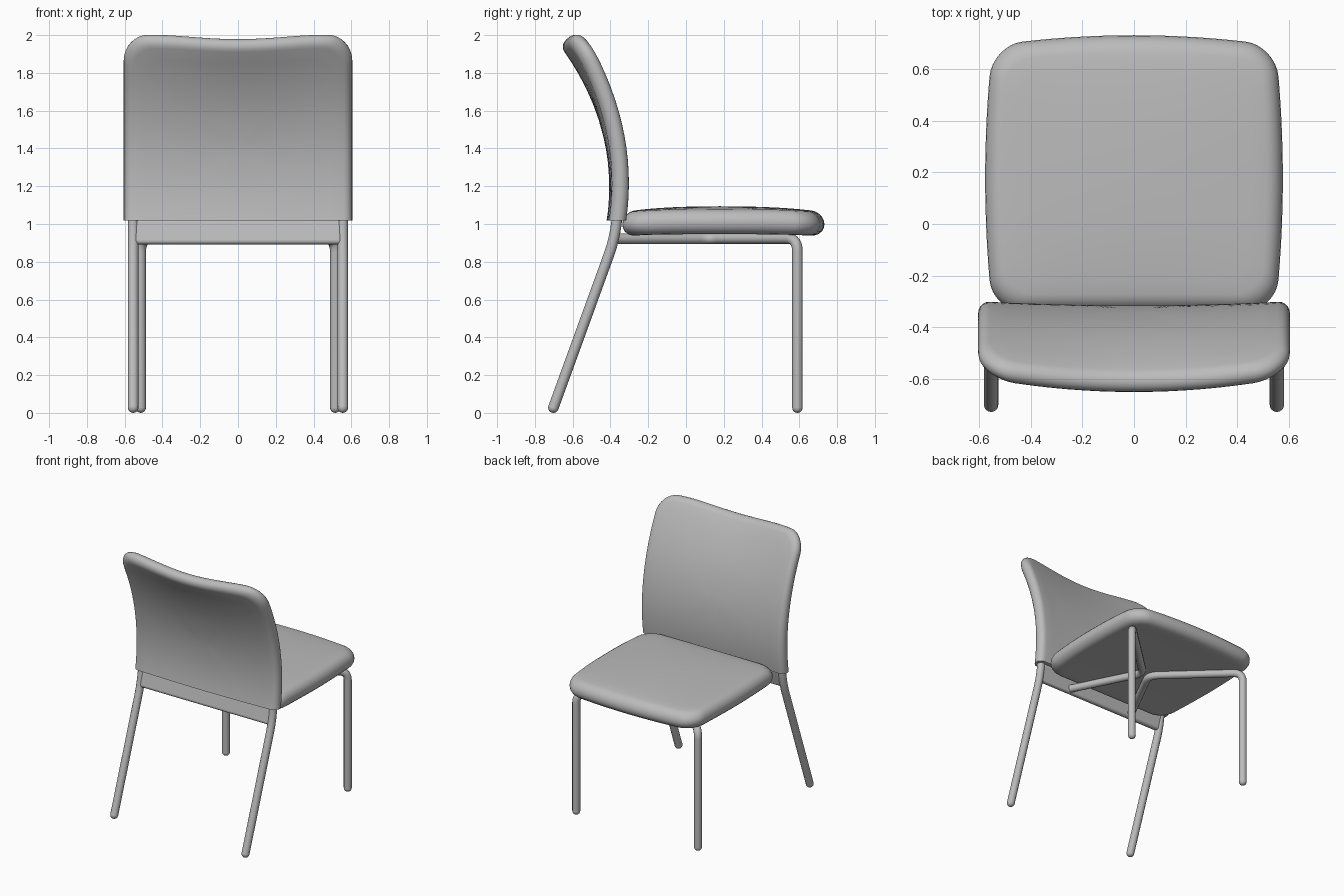
import bpy, bmesh, math
from mathutils import Vector

if "Cube" in bpy.data.objects:
    bpy.data.objects.remove(bpy.data.objects["Cube"], do_unlink=True)

grey = bpy.data.materials.new("plain grey")
grey.use_nodes = True
grey.diffuse_color = (0.5, 0.5, 0.5, 1)
grey.node_tree.nodes["Principled BSDF"].inputs["Base Color"].default_value = (0.5, 0.5, 0.5, 1)

TUBE = 0.028


def finish(obj, angle=50):
    """Give the part its material and smooth shading."""
    obj.data.materials.clear()
    obj.data.materials.append(grey)
    bpy.ops.object.select_all(action="DESELECT")
    obj.select_set(True)
    bpy.context.view_layer.objects.active = obj
    bpy.ops.object.shade_smooth_by_angle(angle=math.radians(angle))


def from_bmesh(name, bm):
    bmesh.ops.recalc_face_normals(bm, faces=bm.faces)
    mesh = bpy.data.meshes.new(name)
    bm.to_mesh(mesh)
    bm.free()
    obj = bpy.data.objects.new(name, mesh)
    bpy.context.collection.objects.link(obj)
    return obj


def rounded_rect(hw, hh, r, arc=8, side=14):
    """Outline points of a rectangle with round corners and divided sides."""
    corners = []
    for i, (sx, sy) in enumerate([(1, 1), (-1, 1), (-1, -1), (1, -1)]):
        centre = Vector((sx * (hw - r), sy * (hh - r)))
        corners.append([centre + r * Vector((math.cos(a), math.sin(a)))
                        for a in [(i + k / arc) * math.pi / 2 for k in range(arc + 1)]])
    pts = []
    for i, c in enumerate(corners):
        pts += c
        nxt = corners[(i + 1) % 4][0]
        pts += [c[-1].lerp(nxt, k / side) for k in range(1, side)]
    return pts


def cushion(hw, hh, r, half, warp):
    """Slab with a half-round rim, lofted from rings and bent by warp(x, y, depth)."""
    outline = rounded_rect(hw, hh, r)
    inner = [0.12, 0.3, 0.45, 0.6, 0.75, 0.88]
    rim = [(half * (1 - math.cos(a)), half * math.sin(a))
           for a in [math.pi * (k / 10 - 0.5) for k in range(11)]]
    rings = [(half, -half, s) for s in inner]
    rings += [(d, z, 1) for d, z in rim]
    rings += [(half, half, s) for s in reversed(inner)]
    bm = bmesh.new()
    loops = []
    for d, z, s in rings:
        fx, fy = s * (hw - d) / hw, s * (hh - d) / hh
        loops.append([bm.verts.new(warp(p.x * fx, p.y * fy, z)) for p in outline])
    n = len(outline)
    for a, b in zip(loops, loops[1:]):
        for i in range(n):
            j = (i + 1) % n
            bm.faces.new((a[i], a[j], b[j], b[i]))
    for loop, z in ((loops[0], -half), (loops[-1], half)):
        hub = bm.verts.new(warp(0, 0, z))
        for i in range(n):
            bm.faces.new((loop[i], loop[(i + 1) % n], hub))
    return bm


# Seat: bowed front and sides, slightly crowned top
SEAT_W, SEAT_D = 0.578, 0.515


def seat_shape(x, y, z):
    u, v = x / SEAT_W, y / SEAT_D
    crown = 0.02 * (1 - u * u) * (1 - v * v) if z > 0 else 0
    droop = 0.012 * v ** 4
    bow = 0.04 * (1 - u * u) * max(0, v)
    return (x * (1 - 0.05 * v * v), y + 0.178 + bow, 1.01 + z + crown - droop)


finish(from_bmesh("seat", cushion(SEAT_W, SEAT_D, 0.12, 0.064, seat_shape)))

# Backrest: leaning curve, hollow across its width, dipped top edge
BACK_W, LOW, HIGH = 0.605, 0.8, 1.997
MID = (LOW + HIGH) / 2


def back_shape(x, h, depth):
    u, z = x / BACK_W, h + MID
    lean = 0.378 * (z - 1.22) ** 2
    slope = 0.756 * (z - 1.22)
    normal = Vector((0, 1, slope)).normalized()
    rise = max(0, (z - 1) / (HIGH - 1))
    bow = (0.014 + 0.046 * rise ** 2) * (1 - u * u)
    dip = 0.024 * max(0, 1 - (x / 0.45) ** 2) ** 2 * rise ** 4
    return Vector((x, -0.345 - lean - bow, z - dip)) + normal * depth


bm = cushion(BACK_W, (HIGH - LOW) / 2, 0.13, 0.045, back_shape)
cut = bmesh.ops.bisect_plane(bm, geom=bm.verts[:] + bm.edges[:] + bm.faces[:],
                             plane_co=(0, 0, 1.018), plane_no=(0, 0, 1), clear_inner=True)
rim_edges = [e for e in cut["geom_cut"] if isinstance(e, bmesh.types.BMEdge)]
bmesh.ops.holes_fill(bm, edges=rim_edges, sides=0)
finish(from_bmesh("backrest", bm))


def soften(points, r):
    """Replace each inner corner of a path with a short curve."""
    pts = [Vector(p) for p in points]
    out = [pts[0]]
    for a, b, c in zip(pts, pts[1:], pts[2:]):
        s, e = b + (a - b).normalized() * r, b + (c - b).normalized() * r
        for k in range(9):
            t = k / 8
            out.append(s * (1 - t) ** 2 + b * 2 * t * (1 - t) + e * t * t)
    return out + [pts[-1]]


def tube(name, points, r):
    curve = bpy.data.curves.new(name, "CURVE")
    curve.dimensions = "3D"
    curve.bevel_depth = TUBE
    curve.bevel_resolution = 4
    curve.use_fill_caps = True
    path = soften(points, r)
    spline = curve.splines.new("POLY")
    spline.points.add(len(path) - 1)
    for sp, p in zip(spline.points, path):
        sp.co = (*p, 1)
    obj = bpy.data.objects.new(name, curve)
    bpy.context.collection.objects.link(obj)
    bpy.ops.object.select_all(action="DESELECT")
    obj.select_set(True)
    bpy.context.view_layer.objects.active = obj
    bpy.ops.object.convert(target="MESH")
    finish(bpy.context.object)
    # Rounded foot at the lower end
    bpy.ops.mesh.primitive_uv_sphere_add(segments=16, ring_count=10, radius=TUBE, location=path[0])
    foot = bpy.context.object
    foot.name = name.replace("leg", "foot")
    finish(foot)


# Legs: front ones run under the seat to the middle and on to the rear rail
for side, s in (("left", 1), ("right", -1)):
    tube(side + "_front_leg", [(s * 0.515, 0.59, TUBE), (s * 0.515, 0.59, 0.922),
                               (s * 0.025, 0.13, 0.922), (s * 0.28, -0.37, 0.922)], 0.07)
    tube(side + "_back_leg", [(s * 0.555, -0.702, TUBE), (s * 0.555, -0.378, 0.92),
                              (s * 0.555, -0.355, 1.12)], 0.09)

# Rear rail between the back legs
bpy.ops.mesh.primitive_cube_add(size=1, location=(0, -0.376, 0.958), rotation=(math.radians(-14), 0, 0))
rail = bpy.context.object
rail.name = "rear_rail"
rail.scale = (1.1, 0.044, 0.136)
bpy.ops.object.transform_apply(location=False, rotation=False, scale=True)
bevel = rail.modifiers.new("soft edges", "BEVEL")
bevel.width = 0.018
bevel.segments = 4
finish(rail)
